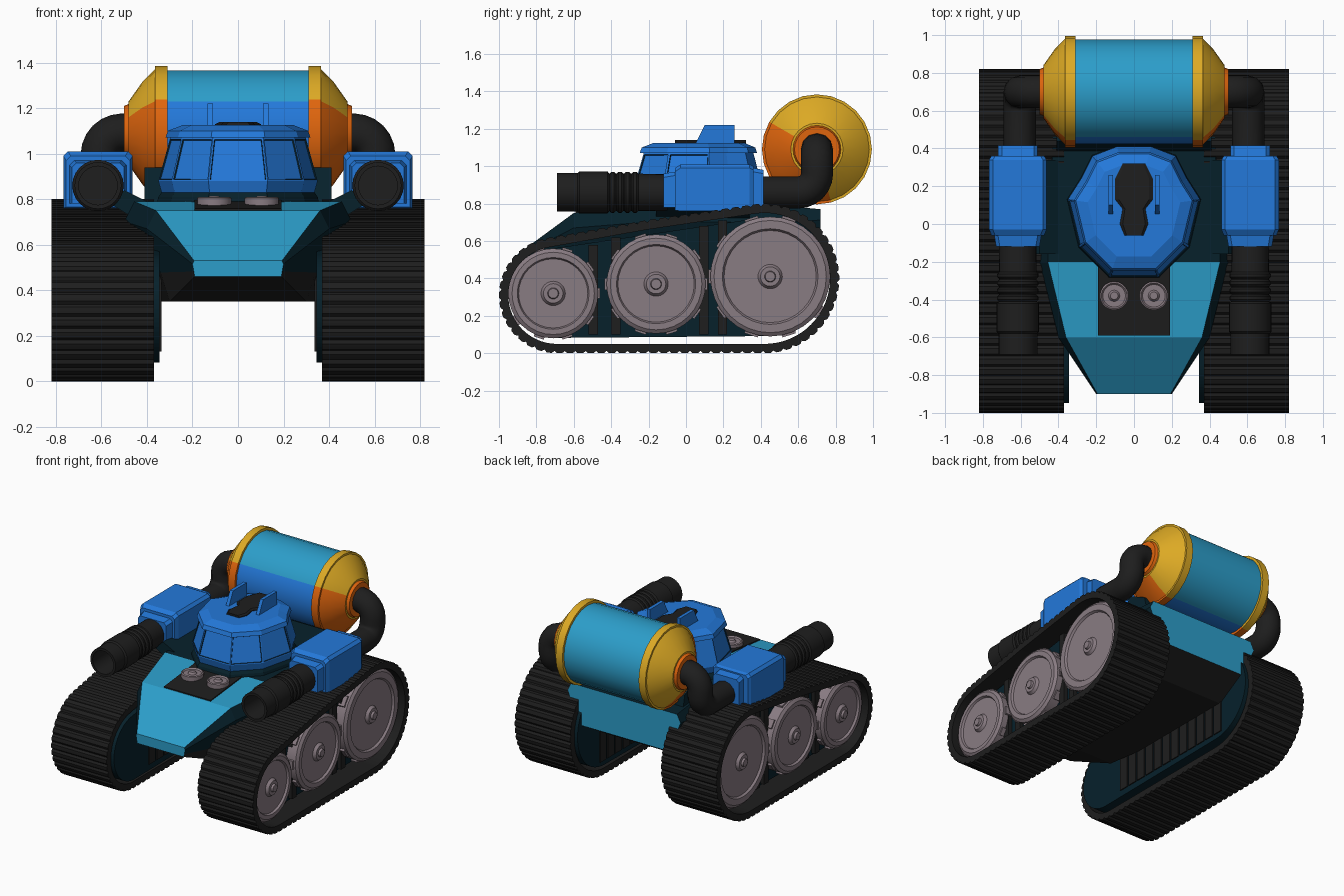
import bpy, bmesh
from math import sin, cos, pi, tau
from mathutils import Vector as V
from mathutils.geometry import convex_hull_2d

if "Cube" in bpy.data.objects:
    bpy.data.objects.remove(bpy.data.objects["Cube"], do_unlink=True)


def material(name, rgb):
    m = bpy.data.materials.new(name)
    m.use_nodes = True
    m.diffuse_color = (*rgb, 1)
    bsdf = m.node_tree.nodes["Principled BSDF"]
    bsdf.inputs["Base Color"].default_value = (*rgb, 1)
    bsdf.inputs["Roughness"].default_value = 0.7
    return m


BLUE = material("blue", (0.017, 0.19, 0.7))
SKY = material("light_blue", (0.025, 0.34, 0.59))
DARK = material("dark_teal", (0.002, 0.015, 0.024))
BLACK = material("black", (0.013, 0.013, 0.013))
YELLOW = material("yellow", (0.72, 0.4, 0.018))
ORANGE = material("orange", (0.74, 0.13, 0.004))
GREY = material("warm_grey", (0.25, 0.2, 0.225))


def finish(name, bm, mats, rule=None, smooth=False):
    bmesh.ops.remove_doubles(bm, verts=bm.verts, dist=1e-5)
    bmesh.ops.recalc_face_normals(bm, faces=bm.faces)
    if rule:
        for f in bm.faces:
            f.material_index = rule(f.calc_center_median(), f.normal)
    me = bpy.data.meshes.new(name)
    bm.to_mesh(me)
    bm.free()
    for m in mats:
        me.materials.append(m)
    ob = bpy.data.objects.new(name, me)
    bpy.context.collection.objects.link(ob)
    if smooth:
        bpy.ops.object.select_all(action="DESELECT")
        ob.select_set(True)
        bpy.context.view_layer.objects.active = ob
        bpy.ops.object.shade_smooth_by_angle(angle=0.6)


def loft_mesh(rings, caps=True):
    bm = bmesh.new()
    vs = [[bm.verts.new(p) for p in r] for r in rings]
    n = len(vs[0])
    for a, b in zip(vs, vs[1:]):
        for i in range(n):
            j = (i + 1) % n
            bm.faces.new((a[i], a[j], b[j], b[i]))
    if caps:
        bm.faces.new(vs[0])
        bm.faces.new(vs[-1])
    return bm


def loft(name, rings, mats, rule=None, smooth=False, caps=True):
    finish(name, loft_mesh(rings, caps), mats, rule, smooth)


def lathe(name, profile, centre, axis, mats, rule=None, n=24):
    """Rings of (distance along axis, radius) around a main axis."""
    k = "xyz".index(axis)
    rings = []
    for d, r in profile:
        ring = []
        for i in range(n):
            p = V(centre)
            p[k] += d
            p[(k + 1) % 3] += r * cos(tau * i / n)
            p[(k + 2) % 3] += r * sin(tau * i / n)
            ring.append(p)
        rings.append(ring)
    loft(name, rings, mats, rule, smooth=True)


def extrude_x(name, outline, x0, x1, mats):
    loft(name, [[(x, y, z) for y, z in outline] for x in (x0, x1)], mats)


def belt_outline(circles, grow=0.0):
    pts = [V((y + (r + grow) * cos(tau * i / 72), z + (r + grow) * sin(tau * i / 72)))
           for y, z, r in circles for i in range(72)]
    return [pts[i] for i in convex_hull_2d(pts)]


def resample(pts, n):
    edges = list(zip(pts, pts[1:] + pts[:1]))
    total = sum((b - a).length for a, b in edges)
    out, walked = [], 0.0
    for a, b in edges:
        length = (b - a).length
        while len(out) < n and len(out) * total / n < walked + length:
            out.append(a.lerp(b, (len(out) * total / n - walked) / length))
        walked += length
    return out


# Hull: stations of (y, bottom half width, bottom z, top half width, top z)
stations = [(-0.9, 0.19, 0.46, 0.2, 0.53), (-0.6, 0.3, 0.35, 0.4, 0.75),
            (-0.2, 0.36, 0.35, 0.5, 0.79), (0.5, 0.36, 0.35, 0.47, 0.79),
            (0.72, 0.36, 0.48, 0.46, 0.77)]
hull_rings = []
for y, a, z0, b, z1 in stations:
    edge = 0.2 * (z1 - z0)
    right = [(a, z0), (a * 0.6 + b * 0.4, z0 * 0.6 + (z1 - edge) * 0.4),
             (b, z1 - edge), (b - edge * 0.5, z1)]
    hull_rings.append([(x, y, z) for x, z in right] + [(-x, y, z) for x, z in reversed(right)])


def hull_rule(c, n):
    if n.z < -0.4 or (abs(c.x) > 0.2 and c.z < 0.5 and c.y < 0.5):
        return 2
    if abs(n.y) > 0.8 or (abs(c.x) < 0.1 and n.z > 0.4 and c.y < -0.25):
        return 0
    return 1


loft("hull", hull_rings, [SKY, DARK, BLACK], hull_rule)

# Lamp bay on the front deck
loft("lamp_bay", [[(-0.19, -0.59, z), (0.19, -0.59, z), (0.19, -0.2, z + 0.04),
                   (-0.19, -0.2, z + 0.04)] for z in (0.74, 0.759)], [BLACK])

# Saddle between deck and tank
extrude_x("tank_saddle", [(0.38, 0.77), (0.44, 0.94), (0.6, 0.86), (0.62, 0.77)],
          -0.41, 0.41, [DARK])

# Cabin: an irregular polygon lofted upward
half = [(0.13, -0.28), (0.29, -0.12), (0.35, 0.13), (0.28, 0.24),
        (0.22, 0.36), (0.09, 0.41)]
plan = half + [(-x, y) for x, y in reversed(half)]
levels = [(0.76, 1.03), (0.81, 1.0), (0.83, 0.96), (0.88, 1.0), (1.07, 0.85),
          (1.07, 0.91), (1.1, 0.88), (1.125, 0.7)]
bm = loft_mesh([[(x * s, 0.08 + (y - 0.08) * s, z) for x, y in plan] for z, s in levels])
bmesh.ops.recalc_face_normals(bm, faces=bm.faces)
panes = []
for f in bm.faces:
    c = f.calc_center_median()
    f.material_index = 1 if c.z < 0.825 else 0
    if 0.9 < c.z < 1.0 and c.y < 0.1 and f.normal.z > 0.1:
        panes.append(f)
bmesh.ops.inset_individual(bm, faces=panes, thickness=0.01, depth=0)
rims = bmesh.ops.inset_individual(bm, faces=panes, thickness=0.004, depth=-0.006)
for f in rims["faces"]:
    f.material_index = 1
finish("cabin", bm, [BLUE, DARK])

# Roof hatch, wider toward the rear
hatch = [(0.05, -0.06), (0.075, 0.0), (0.06, 0.08), (0.1, 0.13), (0.1, 0.24), (0.06, 0.32)]
hatch += [(-x, y) for x, y in reversed(hatch)]
loft("roof_hatch", [[(x * s, y, z) for x, y in hatch]
                    for z, s in ((1.1, 1), (1.13, 1), (1.14, 0.8))], [BLACK])


# Pressure tank: colours split between the upper rear and lower front
def tank_rule(c, n):
    d = V((c.y - 0.7, c.z - 1.09))
    return 0 if d.length < 1e-3 or d.normalized().dot(V((0.82, 0.57))) > -0.325 else 1


lathe("tank_body", [(-0.33, 0.276), (0.33, 0.276)], (0, 0.7, 1.09), "x",
      [SKY, BLUE], tank_rule)

# Wheels and belt circles: (y, z, radius)
wheels = {"front": (-0.71, 0.32, 0.24), "middle": (-0.16, 0.37, 0.265),
          "rear": (0.45, 0.41, 0.32)}
belt = [(-0.69, 0.31, 0.31), (-0.16, 0.365, 0.35), (0.42, 0.4, 0.4)]

for side, s in (("left", 1), ("right", -1)):
    # Tank end caps and flanges
    lathe(side + "_tank_cap", [(s * d, r) for d, r in (
        (0.31, 0.27), (0.31, 0.294), (0.365, 0.294), (0.365, 0.28), (0.42, 0.225),
        (0.48, 0.14))], (0, 0.7, 1.09), "x", [YELLOW, ORANGE], tank_rule)
    lathe(side + "_tank_flange", [(s * 0.46, 0.12), (s * 0.475, 0.13), (s * 0.5, 0.12)],
          (0, 0.7, 1.09), "x", [ORANGE])

    # Elbow pipe from the tank to the launcher
    path = [(0.48, 0.7, 1.09), (0.51, 0.7, 1.09)]
    path += [(0.51 + 0.095 * sin(a), 0.7, 0.995 + 0.095 * cos(a))
             for a in (i * pi / 12 for i in range(1, 7))]
    path += [(0.605, 0.6 + 0.1 * cos(a), 0.96 - 0.1 * sin(a))
             for a in (i * pi / 12 for i in range(0, 7))]
    path += [(0.605, 0.4, 0.86)]
    curve = bpy.data.curves.new(side + "_pipe", "CURVE")
    curve.dimensions = "3D"
    curve.bevel_depth = 0.086
    curve.bevel_resolution = 4
    spline = curve.splines.new("POLY")
    spline.points.add(len(path) - 1)
    for p, (x, y, z) in zip(spline.points, path):
        p.co = (s * x, y, z, 1)
    curve.materials.append(BLACK)
    spline.use_smooth = True
    bpy.context.collection.objects.link(bpy.data.objects.new(side + "_pipe", curve))

    # Launcher housing: chamfered block with stepped ends
    rings = []
    for y, w, z0, z1 in ((-0.12, 0.115, 0.78, 0.96), (-0.06, 0.125, 0.78, 0.97),
                         (-0.06, 0.14, 0.765, 0.99), (-0.03, 0.152, 0.76, 1.01),
                         (0.34, 0.152, 0.76, 1.01), (0.36, 0.14, 0.77, 1.0),
                         (0.36, 0.105, 0.77, 0.99), (0.415, 0.105, 0.77, 0.98)):
        rings.append([(s * (0.615 + x), y, z) for x, z in (
            (-w, z0), (w, z0), (w, z1 - 0.02), (w - 0.02, z1), (0.02 - w, z1),
            (-w, z1 - 0.02))])
    loft(side + "_launcher_housing", rings, [BLUE])

    # Ribbed barrel with a hollow muzzle
    barrel = [(-0.5, 0.085), (-0.69, 0.085), (-0.69, 0.103), (-0.58, 0.103),
              (-0.57, 0.113), (-0.42, 0.113)]
    for i in range(4):
        y = -0.41 + i * 0.04
        barrel += [(y, 0.1), (y + 0.01, 0.11), (y + 0.025, 0.11), (y + 0.035, 0.1)]
    barrel += [(-0.1, 0.098)]
    lathe(side + "_barrel", barrel, (s * 0.615, 0, 0.86), "y", [BLACK])

    # Bracket from the hull to the launcher
    loft(side + "_launcher_bracket", [[(s * x, y, z) for x, z in (
        (0.36, 0.77), (0.5, 0.84), (0.56, 0.78), (0.4, 0.68))] for y in (-0.16, 0.34)], [DARK])

    # Roof fins
    extrude_x(side + "_roof_fin", [(0.04, 1.1), (0.1, 1.22), (0.26, 1.22), (0.26, 1.1)],
              s * 0.11, s * 0.135, [BLUE])

    # Headlamps
    lathe(side + "_headlamp", [(0, 0.076), (0.035, 0.076), (0.04, 0.068), (0.03, 0.06),
                               (0.03, 0.03), (0.045, 0.02)],
          (s * 0.105, -0.38, 0.77), "z", [GREY], n=20)

    # Track belt with raised cleats
    outer = resample(belt_outline(belt), 320)
    inner = resample(belt_outline(belt, -0.05), 320)
    tread = []
    for i, p in enumerate(outer):
        t = outer[(i + 1) % 320] - outer[i - 1]
        inward = V((-t.y, t.x)).normalized()
        if inward.dot(V((-0.1, 0.37)) - p) < 0:
            inward = -inward
        tread.append(p + inward * (0.012 if i % 4 == 3 else 0.0))
    inner_loop = [min(inner, key=lambda q: (q - p).length_squared) for p in outer]
    sections = [(tread, 0.37), (tread, 0.82), (inner_loop, 0.82), (inner_loop, 0.37),
                (tread, 0.37)]
    loft(side + "_track", [[(s * x, p.x, p.y) for p in pts] for pts, x in sections],
         [BLACK], caps=False)

    # Track core with ribs on both faces
    extrude_x(side + "_track_core", belt_outline(wheels.values(), -0.002),
              s * 0.345, s * 0.69, [DARK])
    for i, (y, z1) in enumerate(((-0.52, 0.58), (-0.4, 0.62), (0.07, 0.68), (0.17, 0.71))):
        extrude_x(f"{side}_core_rib_{i + 1}", [(y, 0.1), (y + 0.05, 0.1), (y + 0.05, z1), (y, z1)],
                  s * 0.68, s * 0.72, [BLACK])
    for i in range(12):
        y = -0.55 + i * 0.09
        z1 = 0.6 + 0.12 * (y + 0.55)
        extrude_x(f"{side}_inner_rib_{i + 1}", [(y, 0.13), (y + 0.075, 0.13), (y + 0.075, z1),
                                                (y, z1)], s * 0.337, s * 0.35, [BLACK])

    # Road wheels with hubs and rim lugs
    for name, (y, z, r) in wheels.items():
        lathe(f"{side}_{name}_wheel", [(s * d, k) for d, k in (
            (0.66, r - 0.02), (0.68, r), (0.765, r), (0.78, r - 0.02), (0.78, r * 0.8),
            (0.765, r * 0.77), (0.765, 0.065), (0.785, 0.052), (0.785, 0.03),
            (0.8, 0.026))], (0, y, z), "x", [GREY], n=32)
        for i in range(10):
            a = tau * i / 10
            extrude_x(f"{side}_{name}_lug_{i + 1}", [
                (y + k * cos(a + da), z + k * sin(a + da)) for k, da in (
                    (r - 0.02, -0.14), (r + 0.012, -0.11), (r + 0.012, 0.11),
                    (r - 0.02, 0.14))], s * 0.7, s * 0.75, [GREY])
